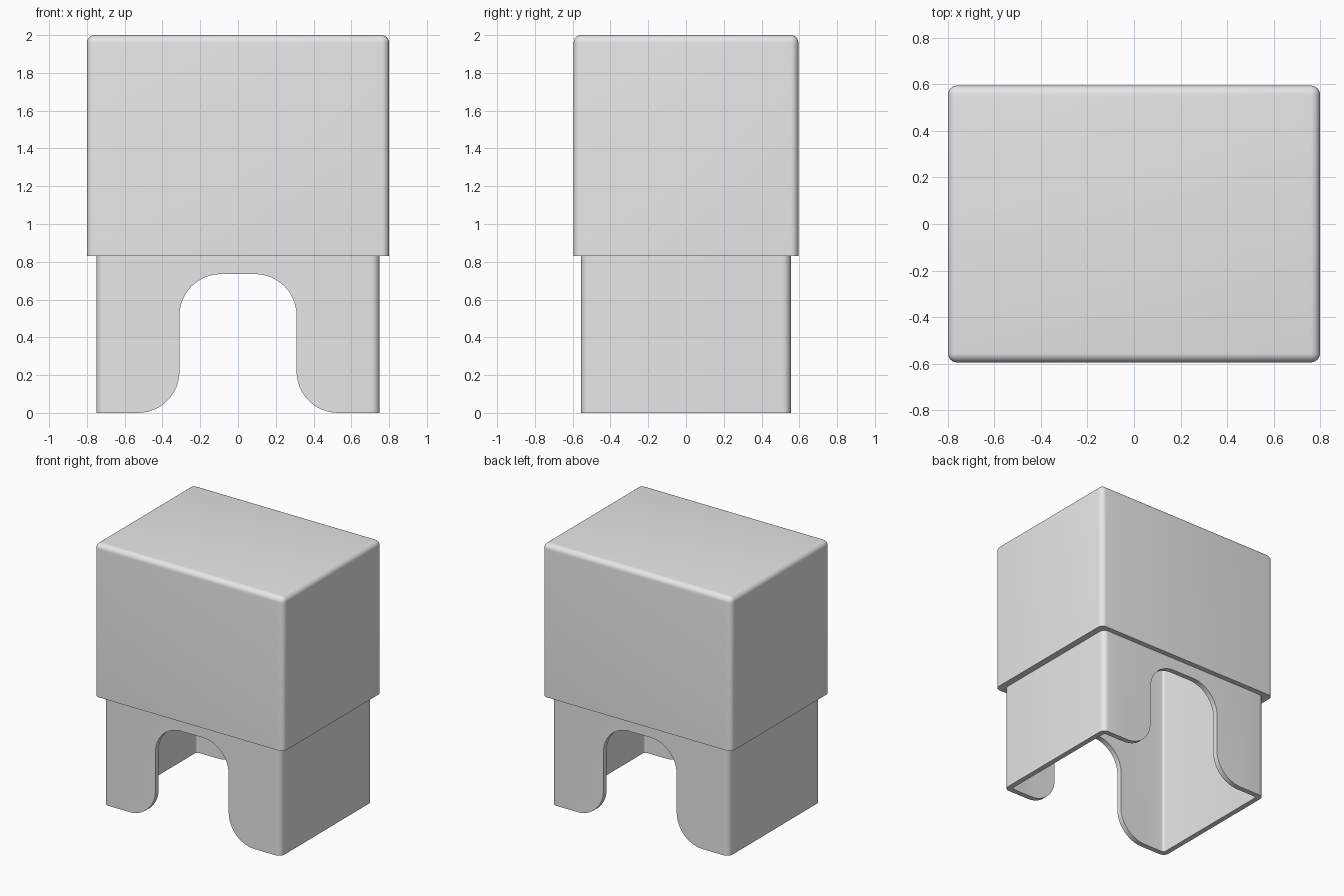
import bpy, bmesh
from math import sin, cos, pi

if "Cube" in bpy.data.objects:
    bpy.data.objects.remove(bpy.data.objects["Cube"], do_unlink=True)

grey = bpy.data.materials.new("plain grey")
grey.use_nodes = True
grey.diffuse_color = (0.8, 0.8, 0.8, 1)
grey.node_tree.nodes["Principled BSDF"].inputs["Base Color"].default_value = (0.8, 0.8, 0.8, 1)


def finish(bm, name):
    bmesh.ops.recalc_face_normals(bm, faces=bm.faces)
    mesh = bpy.data.meshes.new(name)
    bm.to_mesh(mesh)
    bm.free()
    mesh.materials.append(grey)
    obj = bpy.data.objects.new(name, mesh)
    bpy.context.collection.objects.link(obj)
    return obj


def rounded_box(name, width, depth, bottom, top, radius, round_top=False):
    """Box with rounded upright edges and, if wanted, a rounded top rim."""
    bm = bmesh.new()
    bmesh.ops.create_cube(bm, size=1)
    for v in bm.verts:
        v.co = (v.co.x * width, v.co.y * depth, top if v.co.z > 0 else bottom)
    edges = []
    for e in bm.edges:
        a, b = e.verts
        upright = abs(a.co.z - b.co.z) > 0.01
        rim = a.co.z == b.co.z and a.co.z > (bottom + top) / 2
        if upright or (round_top and rim):
            edges.append(e)
    bmesh.ops.bevel(bm, geom=edges, offset=radius, segments=6, profile=0.5, affect='EDGES')
    return finish(bm, name)


def arch_cutter(half_width, height, radius):
    """Prism through front and back: rounded above, flared at the feet."""
    half = [(half_width + radius, -0.1)]
    steps = 12
    for i in range(steps + 1):
        a = pi / 2 * i / steps
        half.append((half_width + radius * (1 - sin(a)), radius * (1 - cos(a))))
    for i in range(steps + 1):
        a = pi / 2 * i / steps
        half.append((half_width - radius * (1 - cos(a)), height - radius * (1 - sin(a))))
    outline = half + [(-x, z) for x, z in reversed(half)]
    bm = bmesh.new()
    face = bm.faces.new([bm.verts.new((x, -1, z)) for x, z in outline])
    swept = bmesh.ops.extrude_face_region(bm, geom=[face])
    for item in swept["geom"]:
        if isinstance(item, bmesh.types.BMVert):
            item.co.y = 1
    return finish(bm, "arch_cutter")


def cut(target, cutter):
    mod = target.modifiers.new("cut", 'BOOLEAN')
    mod.operation = 'DIFFERENCE'
    mod.solver = 'EXACT'
    mod.object = cutter
    bpy.context.view_layer.objects.active = target
    bpy.ops.object.modifier_apply(modifier=mod.name)
    bpy.data.objects.remove(cutter, do_unlink=True)


# Upper cover, hollow from below
cover = rounded_box("cover", 1.6, 1.19, 0.83, 2.0, 0.04, round_top=True)
cut(cover, rounded_box("cover_hollow", 1.46, 1.07, 0.5, 1.95, 0.03))

# Lower sleeve with an arched opening front and back
sleeve = rounded_box("sleeve", 1.5, 1.11, 0.0, 1.955, 0.045)
cut(sleeve, rounded_box("sleeve_hollow", 1.42, 1.03, -0.2, 2.2, 0.02))
cut(sleeve, arch_cutter(0.31, 0.735, 0.22))

# Smooth the rounded edges only
for obj in (cover, sleeve):
    bpy.ops.object.select_all(action='DESELECT')
    obj.select_set(True)
    bpy.context.view_layer.objects.active = obj
    bpy.ops.object.shade_smooth_by_angle(angle=0.6)
